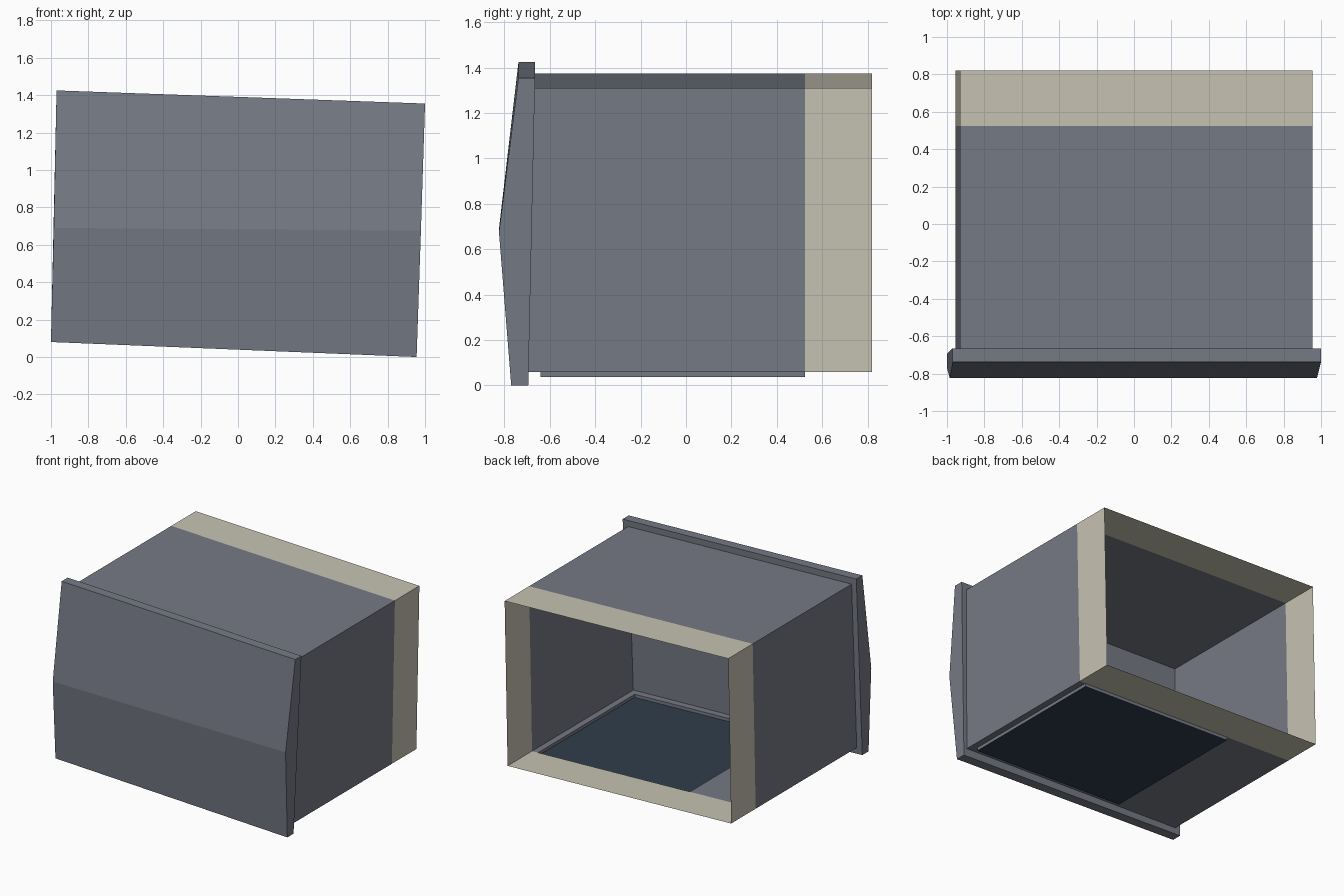
import bpy, bmesh
from mathutils import Vector

if "Cube" in bpy.data.objects:
    bpy.data.objects.remove(bpy.data.objects["Cube"])


def material(name, rgb):
    m = bpy.data.materials.new(name)
    m.diffuse_color = (*rgb, 1)
    m.use_nodes = True
    m.node_tree.nodes["Principled BSDF"].inputs["Base Color"].default_value = m.diffuse_color
    return m


grey = material("slate_grey", (0.18, 0.195, 0.235))
cream = material("pale_cream", (0.57, 0.55, 0.45))
navy = material("dark_navy", (0.03, 0.047, 0.072))


def finish(name, bm, mats, fix_normals=False):
    bmesh.ops.remove_doubles(bm, verts=bm.verts, dist=0.0005)
    if fix_normals:
        bmesh.ops.recalc_face_normals(bm, faces=bm.faces)
    me = bpy.data.meshes.new(name)
    bm.to_mesh(me)
    bm.free()
    for m in mats:
        me.materials.append(m)
    ob = bpy.data.objects.new(name, me)
    bpy.context.collection.objects.link(ob)
    return ob


def quad(bm, pts, mat=0):
    f = bm.faces.new([bm.verts.new(p) for p in pts])
    f.material_index = mat
    return f


# Slightly tilted section of the sleeve (x, z), open at the back
TL, TR, BR, BL = (-0.93, 1.375), (0.955, 1.31), (0.93, 0.06), (-0.955, 0.125)
BAND, BACK = 0.525, 0.82
TRAY_F, TRAY_X0, TRAY_X1, TRAY_D = -0.64, -0.40, 0.88, 0.024


def front_y(z):
    # sleeve starts on the leaning back of the front panel
    return -0.695 + 0.03 * z / 1.42


def floor_point(x, y, drop=0.0):
    t = (x - BL[0]) / (BR[0] - BL[0])
    z = BL[1] + (BR[1] - BL[1]) * t
    return Vector((x, front_y(z) if y is None else y, z - drop))


# Sleeve walls: grey body and cream rear band
bm = bmesh.new()
for a, b in ((TR, TL), (BR, TR), (TL, BL)):
    for y0, y1, mat in ((None, BAND, 0), (BAND, BACK, 1)):
        ya, yb = (front_y(a[1]), front_y(b[1])) if y0 is None else (y0, y0)
        quad(bm, [(a[0], ya, a[1]), (a[0], y1, a[1]),
                  (b[0], y1, b[1]), (b[0], yb, b[1])], mat)
# Floor strips around the tray opening
xs = (BL[0], TRAY_X0, TRAY_X1, BR[0])
ys = (None, TRAY_F, BAND, BACK)
for i in range(3):
    for j in range(3):
        if (i, j) != (1, 1):
            quad(bm, [floor_point(xs[i], ys[j]), floor_point(xs[i], ys[j + 1]),
                      floor_point(xs[i + 1], ys[j + 1]), floor_point(xs[i + 1], ys[j])],
                 1 if j == 2 else 0)
finish("sleeve", bm, (grey, cream))

# Shallow floor tray: grey rim walls, navy base
bm = bmesh.new()
rim = [(TRAY_X0, TRAY_F), (TRAY_X0, BAND), (TRAY_X1, BAND), (TRAY_X1, TRAY_F)]
for k in range(4):
    p, q = rim[k], rim[(k + 1) % 4]
    quad(bm, [floor_point(*p), floor_point(*q),
              floor_point(*q, TRAY_D), floor_point(*p, TRAY_D)])
quad(bm, [floor_point(*p, TRAY_D) for p in rim], 1)
finish("floor_tray", bm, (grey, navy))

# Front panel: creased profile (y, z) lofted between the left and right ends
left = [(-1.0, -0.695, 0.08), (-0.97, -0.665, 1.425), (-0.97, -0.738, 1.425),
        (-0.985, -0.824, 0.69), (-1.0, -0.77, 0.08)]
right = [(0.955, -0.695, 0.0), (1.0, -0.665, 1.355), (1.0, -0.738, 1.355),
         (0.978, -0.824, 0.675), (0.955, -0.77, 0.0)]
bm = bmesh.new()
for k in range(5):
    n = (k + 1) % 5
    quad(bm, [left[k], left[n], right[n], right[k]])
quad(bm, left)
quad(bm, right)
finish("front_panel", bm, (grey,), True)
